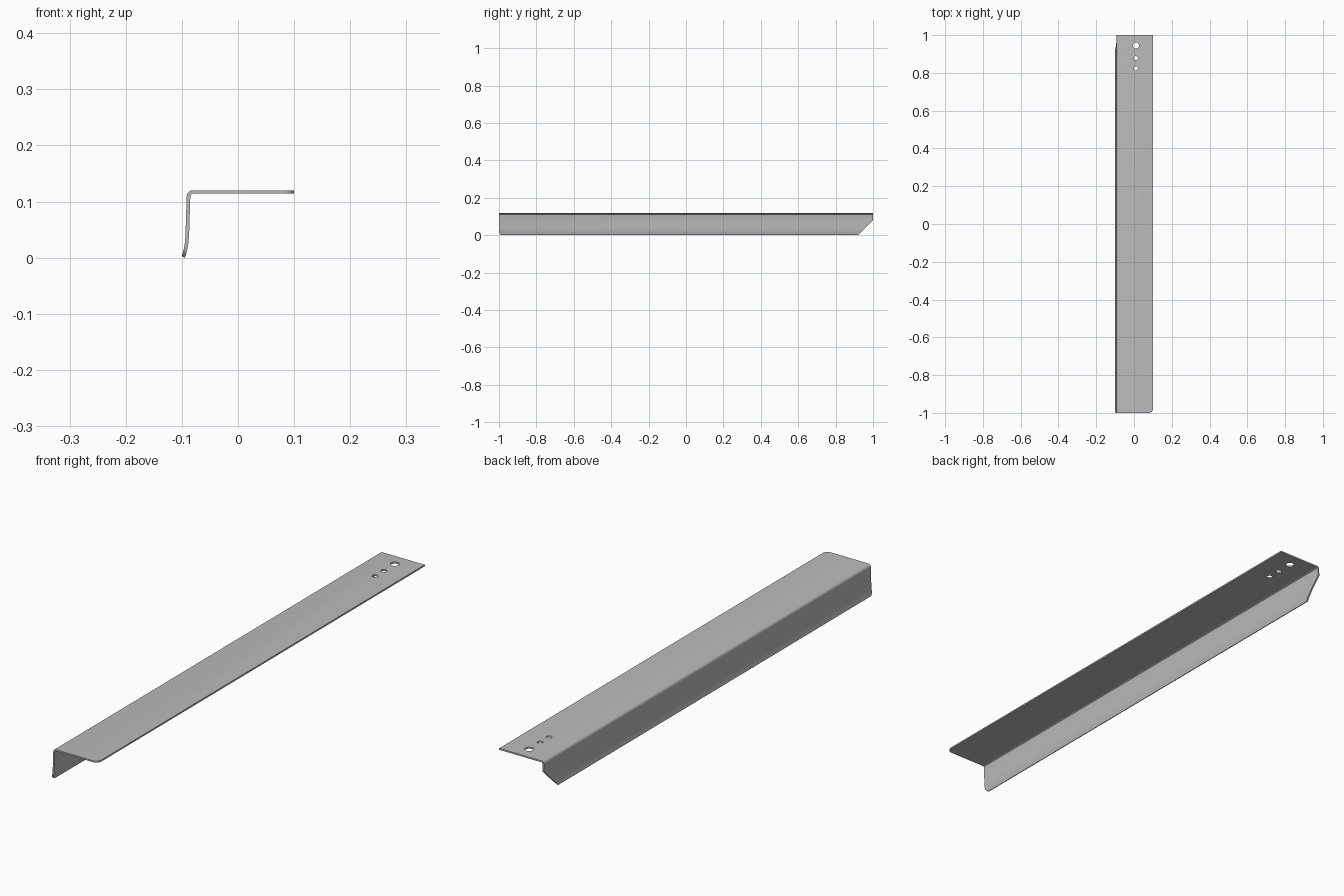
import bpy, bmesh, math
from mathutils import Vector

cube = bpy.data.objects.get("Cube")
if cube:
    bpy.data.objects.remove(cube, do_unlink=True)

steel = bpy.data.materials.new("plain grey steel")
steel.use_nodes = True
grey = (0.5, 0.5, 0.5, 1)
steel.diffuse_color = grey
steel.node_tree.nodes["Principled BSDF"].inputs["Base Color"].default_value = grey


def prism(name, points, direction):
    """Extrude a closed outline of 3D points along a vector."""
    bm = bmesh.new()
    face = bm.faces.new([bm.verts.new(p) for p in points])
    ext = bmesh.ops.extrude_face_region(bm, geom=[face])
    moved = [g for g in ext["geom"] if isinstance(g, bmesh.types.BMVert)]
    bmesh.ops.translate(bm, verts=moved, vec=Vector(direction))
    bmesh.ops.recalc_face_normals(bm, faces=bm.faces)
    mesh = bpy.data.meshes.new(name)
    bm.to_mesh(mesh)
    bm.free()
    obj = bpy.data.objects.new(name, mesh)
    bpy.context.collection.objects.link(obj)
    mesh.materials.append(steel)
    return obj


def fillet(corner, a, b, radius, steps=6):
    """Outline between a square corner and its rounding; a and b point inward."""
    corner, a, b = Vector(corner), Vector(a), Vector(b)
    centre = corner + (a + b) * radius
    out = [corner - (a + b) * 0.02, corner + a * radius - b * 0.02]
    for i in range(steps + 1):
        t = math.pi / 2 * i / steps
        out.append(centre - (b * math.cos(t) + a * math.sin(t)) * radius)
    return out + [corner + b * radius - a * 0.02]


# Bent sheet: flat top, tight bend, downward flange with a flared lip
outer = [(0.1, 0.12), (-0.083, 0.12), (-0.087, 0.118), (-0.0905, 0.114), (-0.0915, 0.109),
         (-0.0935, 0.045), (-0.094, 0.034), (-0.095, 0.024), (-0.097, 0.014), (-0.1, 0.0025)]
inner = [(-0.0945, 0.0), (-0.091, 0.012), (-0.089, 0.022), (-0.0877, 0.034),
         (-0.087, 0.045), (-0.085, 0.108), (-0.084, 0.112), (-0.081, 0.114), (0.1, 0.114)]
bracket = prism("angle_bracket", [(x, -1, z) for x, z in outer + inner], (0, 2, 0))

# Cutters: corner rounding, flange corners and the three holes
cutters = [
    prism("top_corner_cutter", fillet((0.1, -1, 0.1), (-1, 0, 0), (0, 1, 0), 0.02), (0, 0, 0.05)),
    prism("front_lip_cutter", fillet((-0.15, -1, 0), (0, 1, 0), (0, 0, 1), 0.02), (0.1, 0, 0)),
    prism("back_lip_cutter", [(-0.15, 0.9, -0.02), (-0.15, 1.02, -0.02), (-0.15, 1.02, 0.1)],
          (0.1, 0, 0)),
]
for y, r in ((0.945, 0.016), (0.878, 0.011), (0.824, 0.011)):
    ring = [(0.01 + r * math.cos(i * math.tau / 24), y + r * math.sin(i * math.tau / 24), 0.1)
            for i in range(24)]
    cutters.append(prism("hole_cutter", ring, (0, 0, 0.05)))

bpy.ops.object.select_all(action="DESELECT")
bracket.select_set(True)
bpy.context.view_layer.objects.active = bracket
for cutter in cutters:
    cutter.hide_render = True
    mod = bracket.modifiers.new("cut", "BOOLEAN")
    mod.operation = "DIFFERENCE"
    mod.solver = "EXACT"
    mod.object = cutter
    bpy.ops.object.modifier_apply(modifier=mod.name)
    bpy.data.objects.remove(cutter, do_unlink=True)

bpy.ops.object.shade_smooth_by_angle(angle=math.radians(30))
